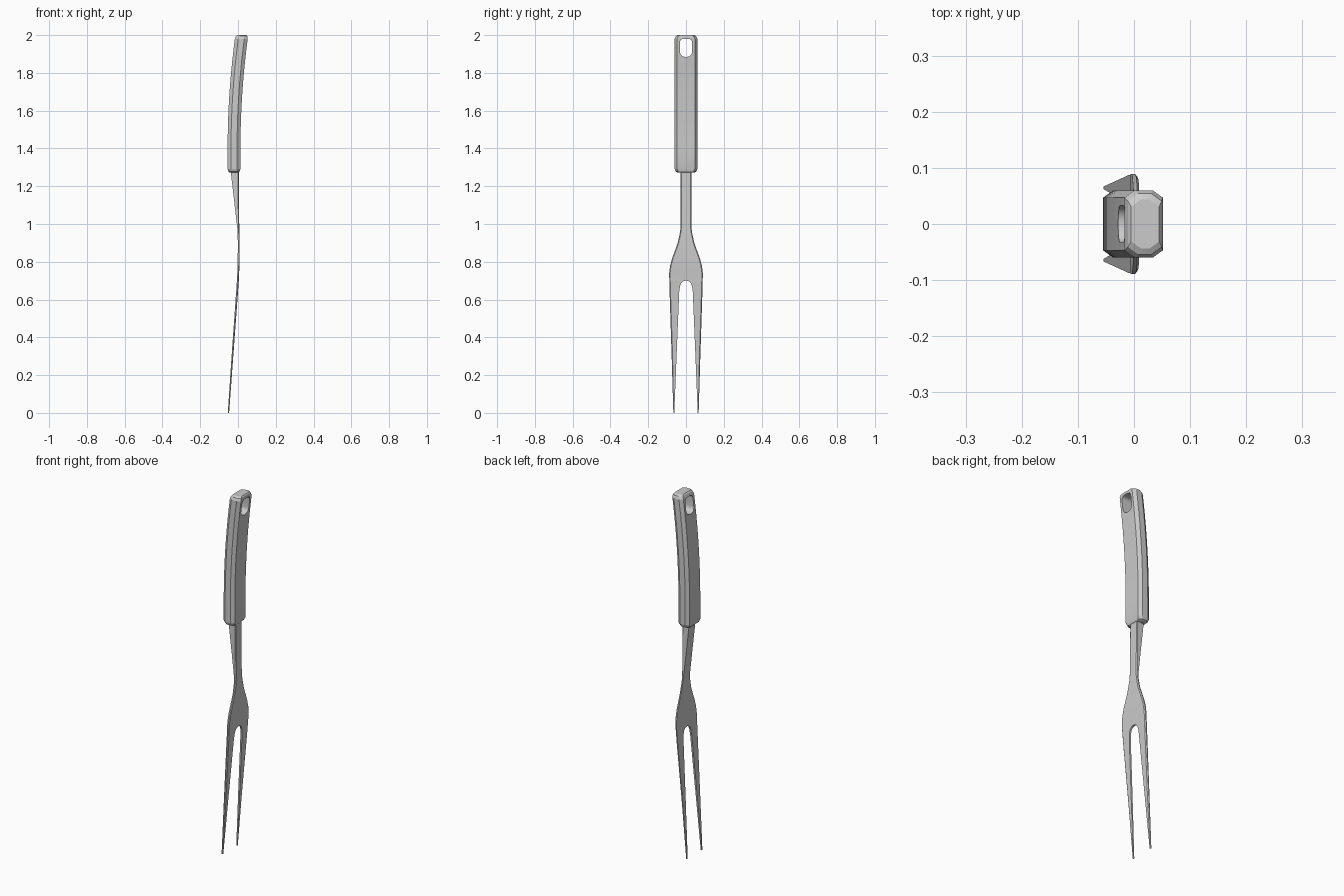
import bpy, bmesh, math

if "Cube" in bpy.data.objects:
    bpy.data.objects.remove(bpy.data.objects["Cube"])


def finish(bm, name, angle=30):
    bmesh.ops.remove_doubles(bm, verts=bm.verts, dist=0.0003)
    bmesh.ops.recalc_face_normals(bm, faces=bm.faces)
    mesh = bpy.data.meshes.new(name)
    bm.to_mesh(mesh)
    bm.free()
    ob = bpy.data.objects.new(name, mesh)
    bpy.context.collection.objects.link(ob)
    return ob


def smooth(ob, angle):
    bpy.ops.object.select_all(action='DESELECT')
    ob.select_set(True)
    bpy.context.view_layer.objects.active = ob
    bpy.ops.object.shade_smooth_by_angle(angle=math.radians(angle))


def bridge(bm, a, b, skip=()):
    n = len(a)
    for i in range(n):
        if i not in skip:
            bm.faces.new((a[i], a[(i + 1) % n], b[(i + 1) % n], b[i]))


def bend(z):
    return -0.021 + 0.041 * (max(0, z - 1.4) / 0.6) ** 2


# Handle: chamfered section swept along a gentle curve
bm = bmesh.new()
stations = [(1.272, .044, .024), (1.277, .054, .029), (1.292, .06, .034)]
stations += [(1.4 + .058 * i, .06, .034) for i in range(10)]
stations += [(1.98, .06, .034), (1.994, .054, .030), (2.0, .044, .025)]
rings = []
for z, w, t in stations:
    a, b = w - .013, t - .018
    pts = [(t, -a), (t, a), (b, w), (-b, w), (-t, a), (-t, -a), (-b, -w), (b, -w)]
    rings.append([bm.verts.new((bend(z) + x, y, z)) for x, y in pts])
for r0, r1 in zip(rings, rings[1:]):
    bridge(bm, r0, r1)
bm.faces.new(rings[0])
bm.faces.new(rings[-1])
handle = finish(bm, "handle")

# Hanging hole: rounded slot cut through the handle
bm = bmesh.new()
loop = []
for cy, cz, r, start in [(.013, 1.96, .02, 0), (-.013, 1.96, .02, 90),
                         (-.005, 1.913, .028, 180), (.005, 1.913, .028, 270)]:
    for k in range(7):
        a = math.radians(start + 15 * k)
        loop.append((cy + r * math.cos(a), cz + r * math.sin(a)))
ends = [[bm.verts.new((x, y, z)) for y, z in loop] for x in (-.2, .2)]
bridge(bm, *ends)
for e in ends:
    bm.faces.new(e)
cutter = finish(bm, "hole_cutter")
cutter.hide_render = True
mod = handle.modifiers.new("hole", 'BOOLEAN')
mod.operation = 'DIFFERENCE'
mod.solver = 'EXACT'
mod.object = cutter
bpy.context.view_layer.objects.active = handle
bpy.ops.object.modifier_apply(modifier=mod.name)
bpy.data.objects.remove(cutter)
smooth(handle, 20)

# Shaft and two-pronged blade: rows of (z, inner y, outer y, back x, front x)
rows = [
    (1.30, 0, .028, -.041, .004), (1.10, 0, .028, -.018, .005),
    (.98, 0, .029, -.004, .007), (.95, 0, .033, -.002, .008),
    (.90, 0, .044, -.001, .009), (.86, 0, .058, -.001, .009),
    (.82, 0, .073, -.002, .009), (.78, 0, .084, -.003, .008),
    (.74, 0, .089, -.004, .006), (.70, 0, .0885, -.006, .004),
    (.697, .014, .0885, -.006, .004), (.688, .025, .088, -.007, .003),
    (.67, .032, .0875, -.008, .002), (.64, .036, .087, -.010, 0),
    (.30, .050, .076, -.034, -.025), (0, .062, .067, -.054, -.047)]
bm = bmesh.new()
for s in (-1, 1):
    prev = None
    for z, yi, yo, xb, xf in rows:
        # narrow chamfer along the outer front edge
        c = min(.005, (yo - yi) * .3)
        pts = [(xb, yi), (xb, yo), (xf - .004, yo), (xf, yo - c), (xf, yi)]
        ring = [bm.verts.new((x, s * y, z)) for x, y in pts]
        if prev:
            bridge(bm, prev[0], ring, skip=(4,) if yi == 0 else ())
        else:
            bm.faces.new(ring)
        prev = (ring, yi)
    bm.faces.new(prev[0])
fork = finish(bm, "shaft_and_prongs")
smooth(fork, 30)
